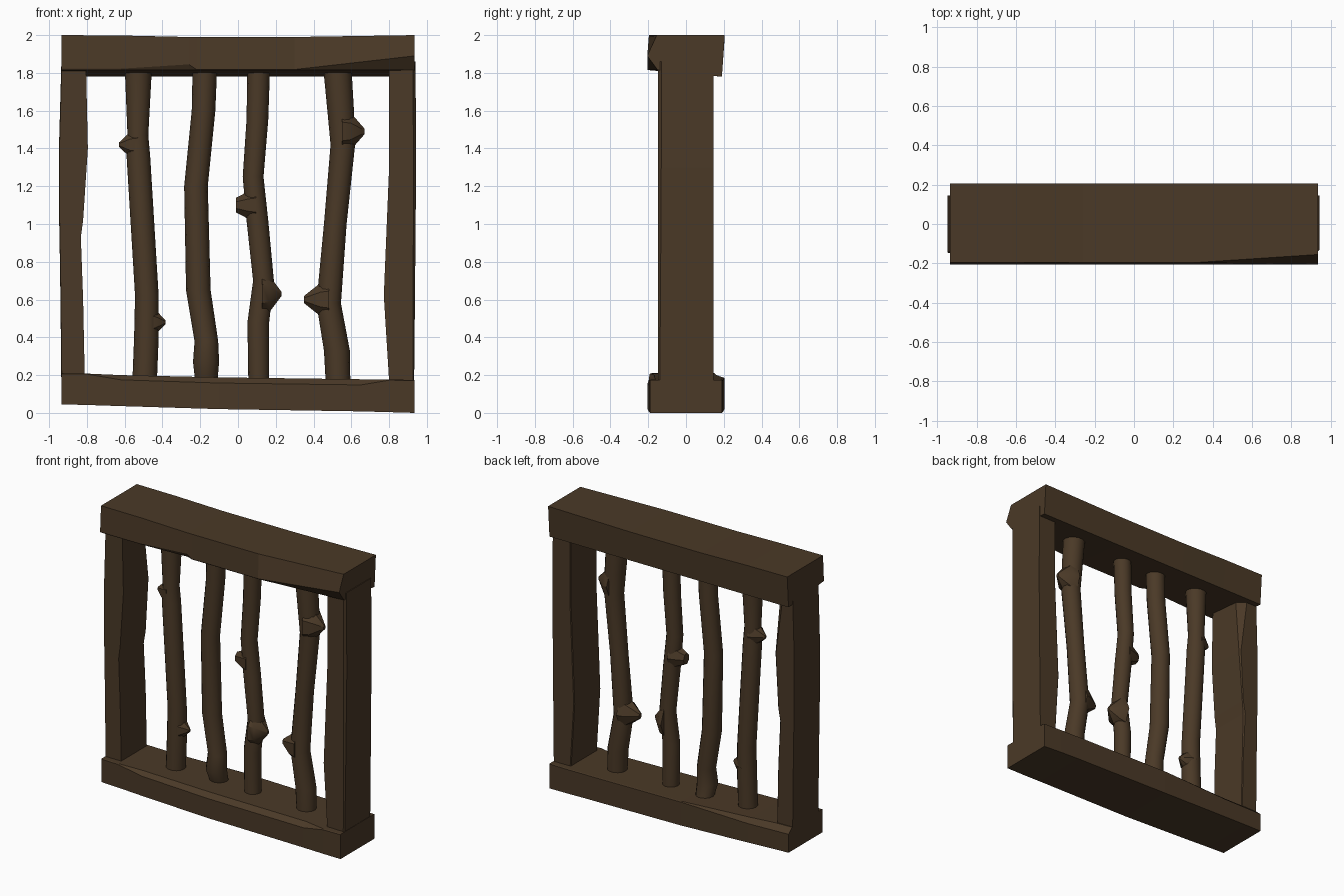
import bpy, bmesh, math
from mathutils import Vector

wood = bpy.data.materials.new("dark brown wood")
wood.diffuse_color = (0.069, 0.041, 0.020, 1)


def skin(bm, rings):
    """Join rings of points into a closed, capped solid."""
    vs = [[bm.verts.new(p) for p in r] for r in rings]
    n = len(vs[0])
    for a, b in zip(vs, vs[1:]):
        for i in range(n):
            j = (i + 1) % n
            bm.faces.new((a[i], a[j], b[j], b[i]))
    bm.faces.new(vs[0][::-1])
    bm.faces.new(vs[-1])


def finish(name, bm, smooth=False):
    bmesh.ops.recalc_face_normals(bm, faces=bm.faces)
    me = bpy.data.meshes.new(name)
    bm.to_mesh(me)
    bm.free()
    me.materials.append(wood)
    ob = bpy.data.objects.new(name, me)
    bpy.context.collection.objects.link(ob)
    if smooth:
        bpy.context.view_layer.objects.active = ob
        ob.select_set(True)
        bpy.ops.object.shade_smooth_by_angle(angle=math.radians(32))
        ob.select_set(False)


def hewn(name, rings):
    bm = bmesh.new()
    skin(bm, rings)
    finish(name, bm)


# Top beam: x, top z, front top y, front edge z, front bottom y
hewn("top_beam", [
    [(x, 0.205, zt), (x, yt, zt), (x, -0.205, ze), (x, yb, 1.815), (x, 0.19, 1.78)]
    for x, zt, yt, ze, yb in [
        (-0.935, 2.0, -0.195, 1.822, -0.203), (-0.62, 1.998, -0.195, 1.822, -0.203),
        (-0.26, 1.99, -0.197, 1.845, -0.185), (-0.22, 1.99, -0.197, 1.818, -0.203),
        (0.30, 1.99, -0.197, 1.818, -0.203), (0.935, 2.0, -0.155, 1.89, -0.15)]])

# Bottom beam: x, bottom z, top z, front chamfer, back chamfer, half depth
hewn("bottom_beam", [
    [(x, -d, z0), (x, -d, z1 - cf), (x, -d + cf + 0.005, z1),
     (x, d - cb - 0.005, z1), (x, d, z1 - cb), (x, d, z0)]
    for x, z0, z1, cf, cb, d in [
        (-0.935, 0.045, 0.21, 0.003, 0.035, 0.19), (-0.80, 0.042, 0.208, 0.003, 0.035, 0.193),
        (-0.62, 0.036, 0.20, 0.025, 0.03, 0.197), (-0.1, 0.02, 0.188, 0.03, 0.003, 0.203),
        (0.65, 0.008, 0.178, 0.03, 0.003, 0.197), (0.80, 0.004, 0.176, 0.003, 0.003, 0.195),
        (0.935, 0.0, 0.175, 0.003, 0.003, 0.19)]])


# Side posts: z, outer x, inner x, chip on inner back edge, chip on outer front edge
def post(name, rows):
    rings = []
    for z, xo, xi, c, e in rows:
        s = 1 if xo > 0 else -1
        rings.append([(xo, -0.145 + e, z), (xo - s * e, -0.147, z), (xi, -0.145, z),
                      (xi, 0.145 - c, z), (xi + s * c, 0.145, z), (xo, 0.145, z)])
    hewn(name, rings)


post("left_post", [
    (0.12, -0.935, -0.81, 0.005, 0.003), (0.60, -0.94, -0.82, 0.005, 0.003),
    (0.93, -0.945, -0.832, 0.01, 0.003), (1.02, -0.947, -0.82, 0.005, 0.003),
    (1.40, -0.948, -0.795, 0.01, 0.003), (1.86, -0.935, -0.805, 0.06, 0.003)])
post("right_post", [
    (0.12, 0.932, 0.803, 0.005, 0.006), (0.62, 0.937, 0.772, 0.005, 0.01),
    (1.30, 0.943, 0.80, 0.005, 0.014), (1.86, 0.94, 0.80, 0.005, 0.014)])


# Crooked sticks: rows of z, left x, right x, y; stubs of z, tip x, base radius, tip radius
def stick(name, rows, stubs, n=14):
    bm = bmesh.new()
    turn = [2 * math.pi * i / n for i in range(n)]
    rings = []
    for z, a, b, y in rows:
        c, r = (a + b) / 2, (b - a) / 2
        rings.append([(c + r * math.cos(t), y + r * math.sin(t), z) for t in turn])
    skin(bm, rings)
    for z, tip, rb, rt in stubs:
        lo = max((r for r in rows if r[0] <= z), key=lambda r: r[0])
        hi = min((r for r in rows if r[0] > z), key=lambda r: r[0])
        f = (z - lo[0]) / (hi[0] - lo[0])
        a, b = (lo[i] + f * (hi[i] - lo[i]) for i in (1, 2))
        c = (a + b) / 2
        edge = c + (0.7 * (b - a) / 2 if tip > c else -0.7 * (b - a) / 2)
        skin(bm, [[Vector((x, 0.01 + 0.8 * r * math.cos(t), z + r * math.sin(t)))
                   for t in turn[::2]]
                  for x, r in ((c, rb * 1.15), (edge, rb), (tip, rt))])
    finish(name, bm, True)


stick("stick_1", [
    (0.15, -0.56, -0.43, 0.01), (0.40, -0.55, -0.42, 0.01), (0.62, -0.545, -0.42, 0.01),
    (1.36, -0.59, -0.465, 0.01), (1.47, -0.585, -0.475, 0.01), (1.84, -0.60, -0.455, 0.01)],
    [(1.42, -0.63, 0.07, 0.012), (0.48, -0.385, 0.07, 0.012)])
stick("stick_2", [
    (0.15, -0.225, -0.11, 0.04), (0.27, -0.238, -0.10, 0.0), (0.38, -0.23, -0.105, 0.01),
    (0.65, -0.275, -0.145, 0.01), (1.20, -0.285, -0.16, 0.01), (1.60, -0.245, -0.12, 0.01),
    (1.84, -0.24, -0.11, 0.01)], [])
stick("stick_3", [
    (0.15, 0.055, 0.165, 0.01), (0.48, 0.05, 0.165, 0.01), (0.70, 0.08, 0.19, 0.01),
    (1.02, 0.045, 0.16, 0.01), (1.25, 0.025, 0.135, 0.01), (1.55, 0.045, 0.16, 0.01),
    (1.84, 0.05, 0.17, 0.01)],
    [(1.10, -0.01, 0.075, 0.04), (0.63, 0.23, 0.10, 0.012)])
stick("stick_4", [
    (0.15, 0.465, 0.595, 0.01), (0.33, 0.455, 0.592, 0.01), (0.58, 0.415, 0.545, 0.01),
    (1.00, 0.455, 0.575, 0.01), (1.42, 0.49, 0.62, 0.01), (1.58, 0.475, 0.615, 0.01),
    (1.84, 0.45, 0.60, 0.01)],
    [(1.49, 0.67, 0.10, 0.015), (0.60, 0.35, 0.09, 0.02)])
